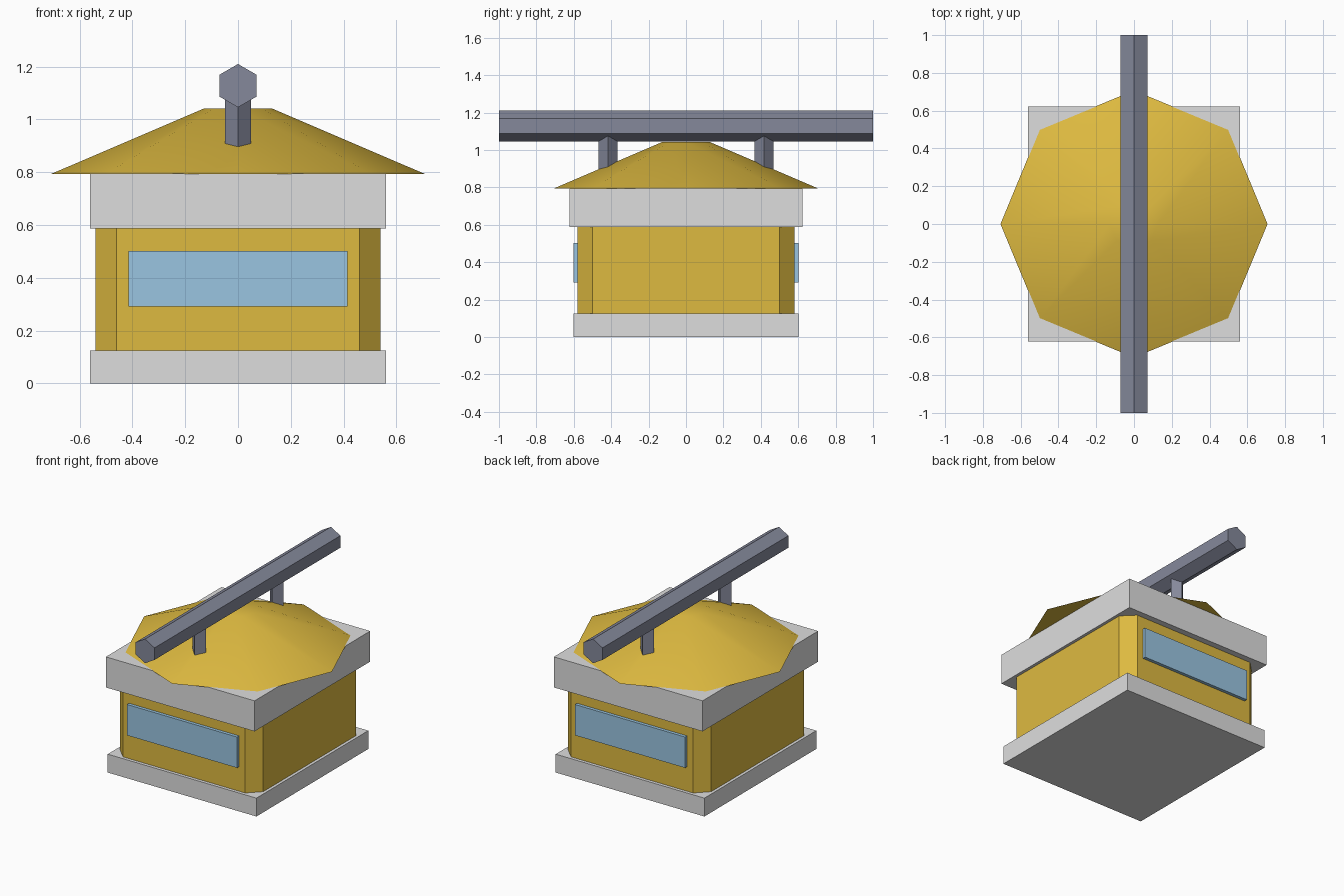
import bpy, bmesh, math
from mathutils import Matrix

if "Cube" in bpy.data.objects:
    bpy.data.objects.remove(bpy.data.objects["Cube"])


def material(name, rgb):
    m = bpy.data.materials.new(name)
    lin = [((c / 255 + 0.055) / 1.055) ** 2.4 for c in rgb]
    m.diffuse_color = (*lin, 1)
    m.use_nodes = True
    m.node_tree.nodes["Principled BSDF"].inputs["Base Color"].default_value = m.diffuse_color
    return m


YELLOW = material("warm_yellow", (222, 186, 64))
GREY = material("light_grey", (222, 222, 222))
BLUE = material("window_blue", (154, 197, 225))
STEEL = material("steel_grey", (133, 137, 155))


def add(name, bm, mat):
    bmesh.ops.recalc_face_normals(bm, faces=bm.faces)
    mesh = bpy.data.meshes.new(name)
    bm.to_mesh(mesh)
    bm.free()
    mesh.materials.append(mat)
    ob = bpy.data.objects.new(name, mesh)
    bpy.context.collection.objects.link(ob)
    return ob


def box(name, x, y, z, mat, chamfer=0):
    """Box from (min, max) ranges, with optional chamfered upright edges."""
    bm = bmesh.new()
    bmesh.ops.create_cube(bm, size=1)
    for v in bm.verts:
        v.co = [r[0] if c < 0 else r[1] for c, r in zip(v.co, (x, y, z))]
    if chamfer:
        upright = [e for e in bm.edges
                   if abs(e.verts[0].co.z - e.verts[1].co.z) > 0.01]
        bmesh.ops.bevel(bm, geom=upright, offset=chamfer, segments=1,
                        affect='EDGES')
    return add(name, bm, mat)


def prism(name, sides, r1, r2, depth, matrix, mat):
    bm = bmesh.new()
    bmesh.ops.create_cone(bm, cap_ends=True, segments=sides, radius1=r1,
                          radius2=r2, depth=depth, matrix=matrix)
    return add(name, bm, mat)


# Hut: plinth, chamfered walls and wide band under the roof
box("base_plinth", (-.56, .56), (-.602, .602), (0, .125), GREY)
box("walls", (-.54, .54), (-.58, .58), (.02, .70), YELLOW, chamfer=.08)
box("upper_band", (-.56, .56), (-.622, .622), (.587, .795), GREY)

# Window panels on front and back
for name, s in (("front_window", -1), ("back_window", 1)):
    box(name, (-.415, .415), sorted((s * .57, s * .602)), (.292, .502), BLUE)

# Smooth eight-sided roof with a corner on each axis
roof = prism("roof", 8, .707, .128, .248,
             Matrix.Translation((0, 0, .918)), YELLOW)
if max(abs(v.co.x) for v in roof.data.vertices) < .70:
    roof.data.transform(Matrix.Rotation(math.pi / 8, 4, 'Z'))
for p in roof.data.polygons:
    p.use_smooth = True
# Keep the eave sharp
attr = roof.data.attributes.new("sharp_edge", 'BOOLEAN', 'EDGE')
for e in roof.data.edges:
    attr.data[e.index].value = all(
        roof.data.vertices[i].co.z < .80 for i in e.vertices)

# Hexagonal beam along y, with points up and down
beam = prism("roof_beam", 6, .082, .082, 2,
             Matrix.Translation((0, 0, 1.128))
             @ Matrix.Rotation(math.pi / 2, 4, 'X'), STEEL)
if max(v.co.z for v in beam.data.vertices) < 1.205:
    shift = Matrix.Translation((0, 0, 1.128))
    beam.data.transform(shift @ Matrix.Rotation(math.pi / 6, 4, 'Y')
                        @ shift.inverted())

# Diamond posts holding the beam
for name, y in (("front_post", -.417), ("back_post", .417)):
    post = prism(name, 4, .05, .05, .27, Matrix.Translation((0, 0, 0)), STEEL)
    if max(v.co.x for v in post.data.vertices) < .045:
        post.data.transform(Matrix.Rotation(math.pi / 4, 4, 'Z'))
    post.location = (0, y, .975)
